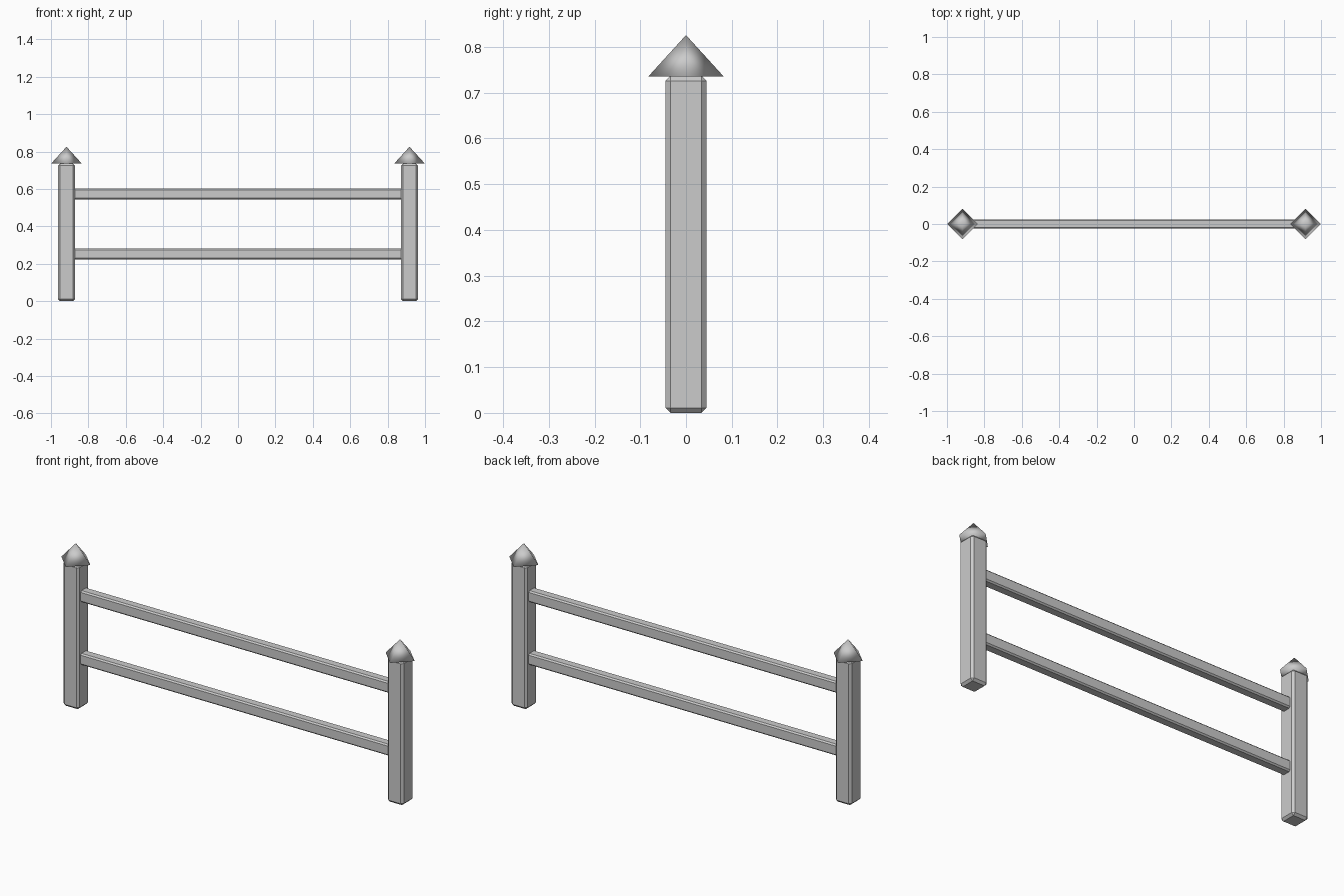
import bpy, bmesh, math
from mathutils import Matrix, Vector

cube = bpy.data.objects.get("Cube")
if cube:
    bpy.data.objects.remove(cube, do_unlink=True)

POST_X = 0.917

grey = bpy.data.materials.new("plain_grey")
grey.use_nodes = True
colour = (0.6, 0.6, 0.6, 1)
grey.diffuse_color = colour
grey.node_tree.nodes["Principled BSDF"].inputs["Base Color"].default_value = colour


def add_object(name, bm, location):
    mesh = bpy.data.meshes.new(name)
    bm.to_mesh(mesh)
    bm.free()
    mesh.materials.append(grey)
    obj = bpy.data.objects.new(name, mesh)
    obj.location = location
    bpy.context.collection.objects.link(obj)
    return obj


def chamfered_box(name, size, location, chamfer):
    bm = bmesh.new()
    bmesh.ops.create_cube(bm, size=1, matrix=Matrix.Diagonal(Vector((*size, 1))))
    bmesh.ops.bevel(bm, geom=bm.edges[:], offset=chamfer, segments=1,
                    affect='EDGES', profile=0.5)
    return add_object(name, bm, location)


def pointed_cap(name, location, radius, height):
    bm = bmesh.new()
    bmesh.ops.create_cone(bm, segments=4, radius1=radius, radius2=0,
                          depth=height, cap_ends=True)
    # Turn the corners onto the x and y axes
    corner = max(bm.verts, key=lambda v: v.co.xy.length)
    turn = -math.atan2(corner.co.y, corner.co.x)
    bmesh.ops.rotate(bm, verts=bm.verts, matrix=Matrix.Rotation(turn, 3, 'Z'))
    for face in bm.faces:
        face.smooth = True
    return add_object(name, bm, location)


# Posts with pointed caps at both ends
for side, sign in (("left", 1), ("right", -1)):
    x = sign * POST_X
    chamfered_box(side + "_post", (0.09, 0.09, 0.737), (x, 0, 0.3685), 0.011)
    pointed_cap(side + "_post_cap", (x, 0, 0.781), 0.082, 0.09)

# Horizontal rails between the posts
for name, z in (("lower_rail", 0.253), ("upper_rail", 0.574)):
    chamfered_box(name, (2 * POST_X - 0.06, 0.05, 0.058), (0, 0, z), 0.007)
